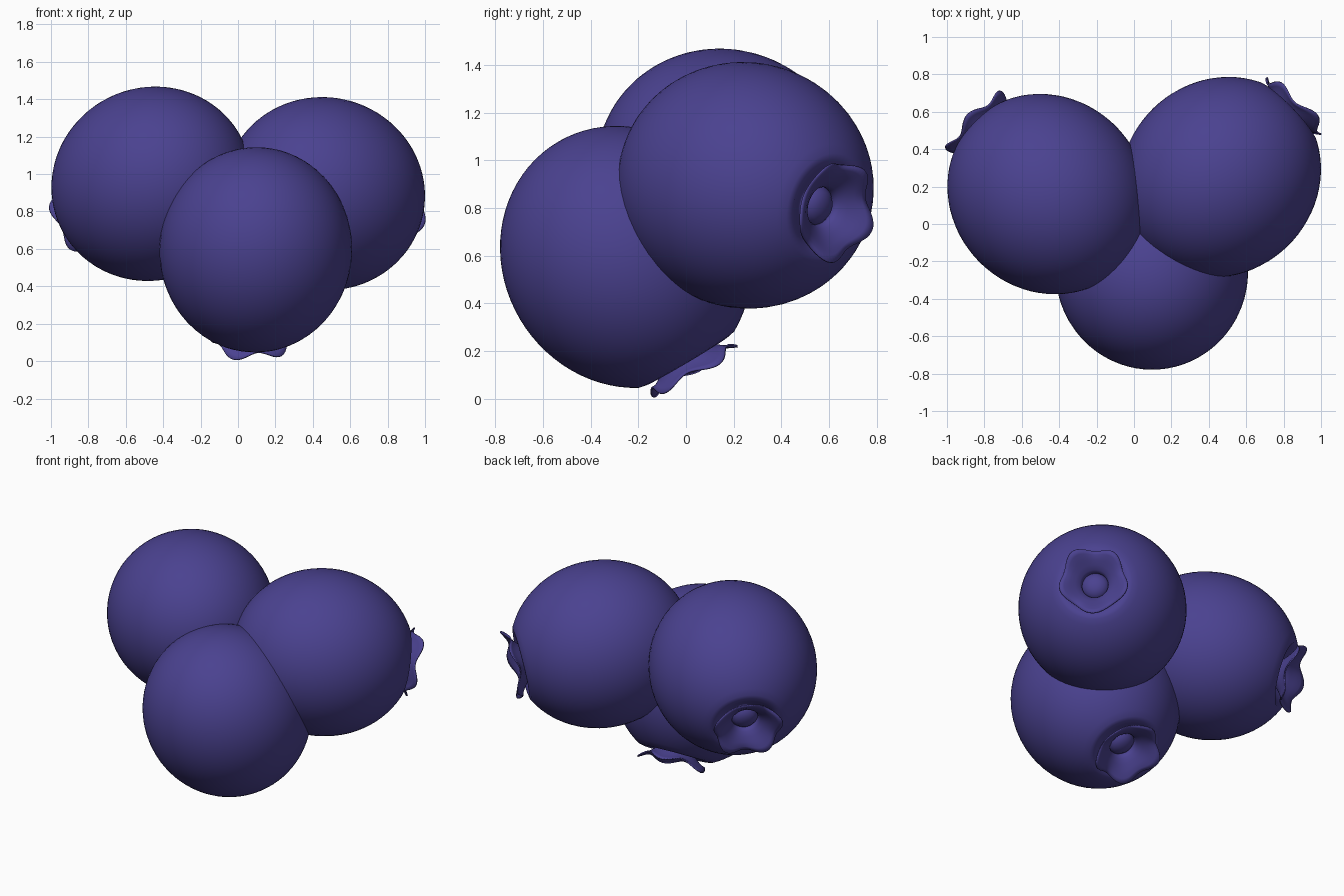
import bpy, bmesh, math
from mathutils import Vector

if "Cube" in bpy.data.objects:
    bpy.data.objects.remove(bpy.data.objects["Cube"])

skin = bpy.data.materials.new("blueberry skin")
skin.diffuse_color = (0.069, 0.054, 0.279, 1)
skin.use_nodes = True
skin.node_tree.nodes["Principled BSDF"].inputs["Base Color"].default_value = skin.diffuse_color

RADIUS, HALF = 0.515, 0.56   # berry radius across and along its axis


def lathe(name, profile, seg, wave=None, pole_start=False, pole_end=False):
    """Spin (r, z) points round z; wave(r, z, angle) may bend each ring."""
    bm = bmesh.new()
    rings = []
    for r, z in profile:
        ring = []
        for i in range(seg):
            a = 2 * math.pi * i / seg
            rr, zz = wave(r, z, a) if wave else (r, z)
            ring.append(bm.verts.new((rr * math.cos(a), rr * math.sin(a), zz)))
        rings.append(ring)
    for lo, hi in zip(rings, rings[1:]):
        for i in range(seg):
            j = (i + 1) % seg
            bm.faces.new((lo[i], lo[j], hi[j], hi[i]))
    for use, ring, z in ((pole_start, rings[0], pole_start), (pole_end, rings[-1], pole_end)):
        if use is not False:
            tip = bm.verts.new((0, 0, z))
            for i in range(seg):
                bm.faces.new((ring[i], ring[(i + 1) % seg], tip))
    bmesh.ops.recalc_face_normals(bm, faces=bm.faces)
    me = bpy.data.meshes.new(name)
    bm.to_mesh(me)
    bm.free()
    for p in me.polygons:
        p.use_smooth = True
    me.materials.append(skin)
    ob = bpy.data.objects.new(name, me)
    bpy.context.collection.objects.link(ob)
    return ob


def berry(name, centre, axis, phase):
    axis = Vector(axis).normalized()
    rot = axis.to_track_quat('Z', 'Y')

    # body: slightly long ball with a dimple and a small bud at the crown end
    body = []
    n = 40
    for k in range(1, n):
        t = math.pi * (1 - k / n)
        r, z = RADIUS * math.sin(t), HALF * math.cos(t)
        if z > 0 and r < 0.215:
            break
        body.append((r, z))
    body += [(0.205, 0.505), (0.18, 0.49), (0.14, 0.462), (0.105, 0.435), (0.088, 0.425),
             (0.08, 0.445), (0.06, 0.468), (0.03, 0.48)]
    b = lathe(name, body, 64, None, -HALF, 0.483)

    # crown: thin five-lobed funnel whose rim flares and ripples
    def ripple(r, z, a):
        f = max(0, (r - 0.085) / 0.12)
        c = math.cos(5 * (a - phase))
        d = math.cos(2 * (a + phase))
        return (r * (1 + f * (0.065 * c + 0.02 * d)),
                z + f * f * (0.018 * c + 0.008 * d))

    crown = [(0.082, 0.43), (0.086, 0.46), (0.095, 0.475), (0.12, 0.497),
             (0.15, 0.522), (0.18, 0.543), (0.205, 0.553)]
    c = lathe(name + "_crown", crown, 80, ripple)
    mod = c.modifiers.new("thickness", 'SOLIDIFY')
    mod.thickness = 0.008
    mod.offset = 0

    for ob in (b, c):
        ob.rotation_mode = 'QUATERNION'
        ob.rotation_quaternion = rot
        ob.location = centre


berry("left_berry", (-0.462, 0.16, 0.948), (-0.67, 0.67, -0.32), 0.3)
berry("right_berry", (0.462, 0.25, 0.895), (0.70, 0.68, -0.19), 0.9)
berry("front_berry", (0.095, -0.252, 0.595), (-0.04, 0.51, -0.86), 0.2)
